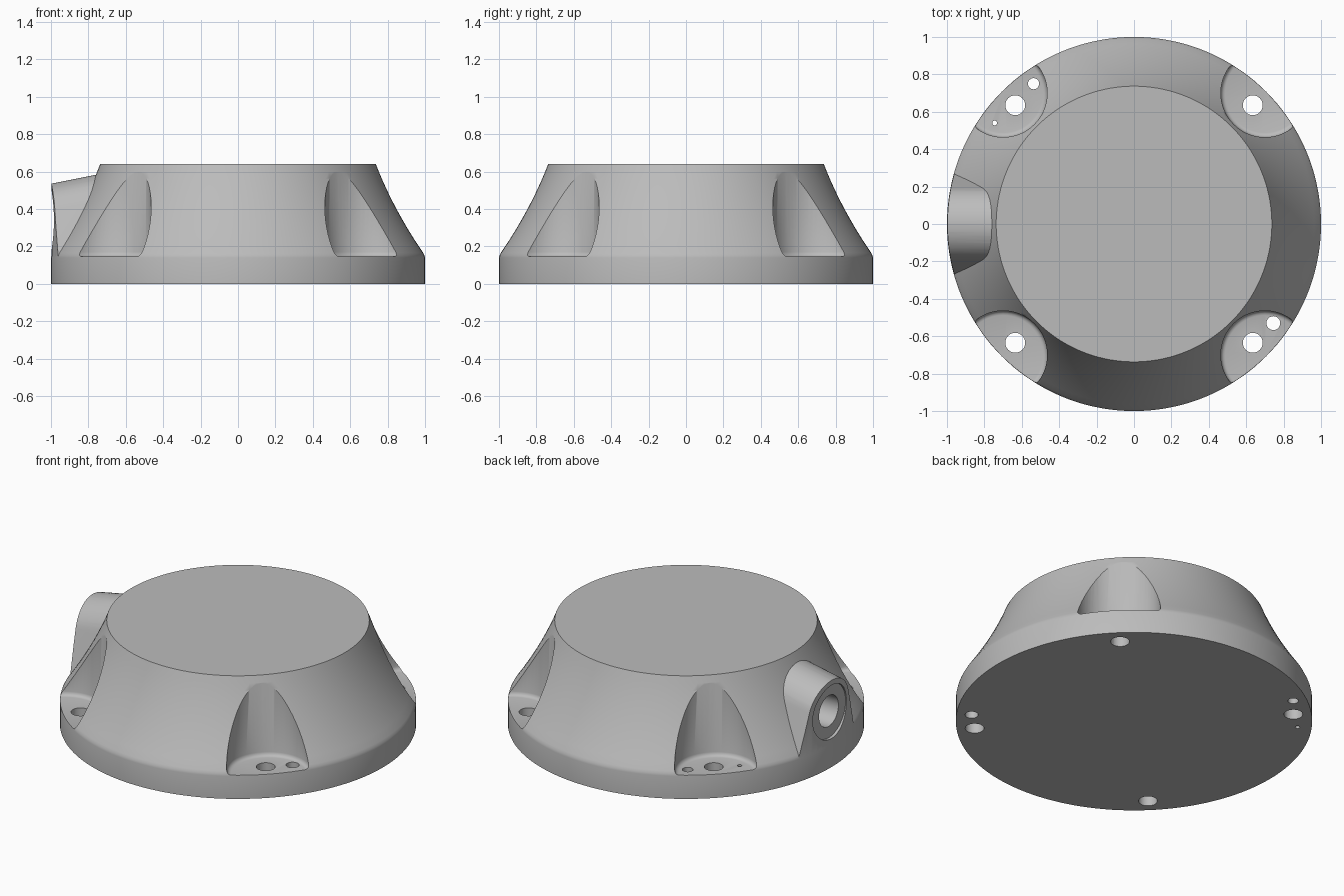
import bpy, bmesh
from math import sin, cos, radians, tau
from mathutils import Matrix, Vector

cube = bpy.data.objects.get("Cube")
if cube:
    bpy.data.objects.remove(cube, do_unlink=True)

grey = bpy.data.materials.new("cast_grey")
grey.use_nodes = True
grey.diffuse_color = (0.5, 0.5, 0.5, 1)
grey.node_tree.nodes["Principled BSDF"].inputs["Base Color"].default_value = grey.diffuse_color


def add_object(name, bm):
    bmesh.ops.recalc_face_normals(bm, faces=bm.faces)
    mesh = bpy.data.meshes.new(name)
    bm.to_mesh(mesh)
    bm.free()
    mesh.materials.append(grey)
    ob = bpy.data.objects.new(name, mesh)
    bpy.context.collection.objects.link(ob)
    return ob


def lathe(name, profile, steps, matrix=None):
    """Revolve (radius, height) points around z, then place the result."""
    bm = bmesh.new()
    verts = [bm.verts.new((r, 0, z)) for r, z in profile]
    edges = [bm.edges.new(pair) for pair in zip(verts, verts[1:])]
    bmesh.ops.spin(bm, geom=verts + edges, cent=(0, 0, 0), axis=(0, 0, 1),
                   angle=tau, steps=steps, use_merge=True)
    bmesh.ops.remove_doubles(bm, verts=bm.verts, dist=1e-5)
    if matrix:
        bm.transform(matrix)
    return add_object(name, bm)


def cylinder(name, x, y, radius, low, high, steps=32):
    profile = [(0, low), (radius, low), (radius, high), (0, high)]
    return lathe(name, profile, steps, Matrix.Translation((x, y, 0)))


def combine(target, other, operation):
    """Apply a boolean and remove the helper object."""
    mod = target.modifiers.new("boolean", 'BOOLEAN')
    mod.operation = operation
    mod.solver = 'EXACT'
    mod.object = other
    other.hide_render = True
    bpy.context.view_layer.objects.active = target
    bpy.ops.object.modifier_apply(modifier=mod.name)
    bpy.data.objects.remove(other, do_unlink=True)


# Housing: short cylindrical foot and a slightly concave flank
foot, bend, rim = Vector((0.99, 0.166)), Vector((0.83, 0.40)), Vector((0.737, 0.64))
profile = [(0, 0), (1, 0), (1, 0.14), (0.997, 0.153)]
for i in range(13):
    t = i / 12
    profile.append(tuple(foot * (1 - t) ** 2 + bend * 2 * t * (1 - t) + rim * t * t))
profile.append((0, 0.64))
housing = lathe("housing", profile, 144)

# Cable boss: round-topped section with splayed sides, rising inwards
section = [(0.269, 0.14)]
for i in range(25):
    a = radians(17 + 146 * i / 24)
    section.append((0.2 * cos(a), 0.335 + 0.2 * sin(a)))
section.append((-0.269, 0.14))
bm = bmesh.new()
outer = bm.faces.new([bm.verts.new((-1.1, y, z - 0.02)) for y, z in section])
inner = bmesh.ops.extrude_face_region(bm, geom=[outer])["geom"]
for v in inner:
    if isinstance(v, bmesh.types.BMVert):
        v.co += Vector((0.5, 0, 0.1))
boss = add_object("cable_boss", bm)
combine(boss, cylinder("boss_trim", 0, 0, 0.998, -1, 2, 144), 'INTERSECT')
combine(housing, boss, 'UNION')

# Cable entry: shallow round seat with a blind hole
entry = [(0, 0.78), (0.095, 0.78), (0.095, 0.978), (0.165, 0.978), (0.165, 1.1), (0, 1.1)]
place = Matrix.Translation((0, 0, 0.34)) @ Matrix.Rotation(radians(-90), 4, 'Y')
combine(housing, lathe("cable_entry", entry, 48, place), 'DIFFERENCE')

# Four screw pockets with a rounded floor edge, each with a screw hole
pocket = [(0, 0.146), (0.212, 0.146), (0.223, 0.149), (0.232, 0.157),
          (0.236, 0.17), (0.236, 0.9), (0, 0.9)]
for sx in (-1, 1):
    for sy in (-1, 1):
        at = Matrix.Translation((0.7 * sx, 0.7 * sy, 0))
        combine(housing, lathe("pocket", pocket, 64, at), 'DIFFERENCE')
        combine(housing, cylinder("screw_hole", 0.635 * sx, 0.635 * sy, 0.053, -0.1, 0.3),
                'DIFFERENCE')

# Extra small holes in two of the pockets
for x, y, r in ((-0.537, 0.75, 0.03), (-0.745, 0.54, 0.013), (0.745, -0.53, 0.037)):
    combine(housing, cylinder("small_hole", x, y, r, -0.1, 0.3, 24), 'DIFFERENCE')

# Smooth curved surfaces, keep edges sharp
bpy.ops.object.select_all(action='DESELECT')
housing.select_set(True)
bpy.context.view_layer.objects.active = housing
bpy.ops.object.shade_smooth_by_angle(angle=radians(32))
